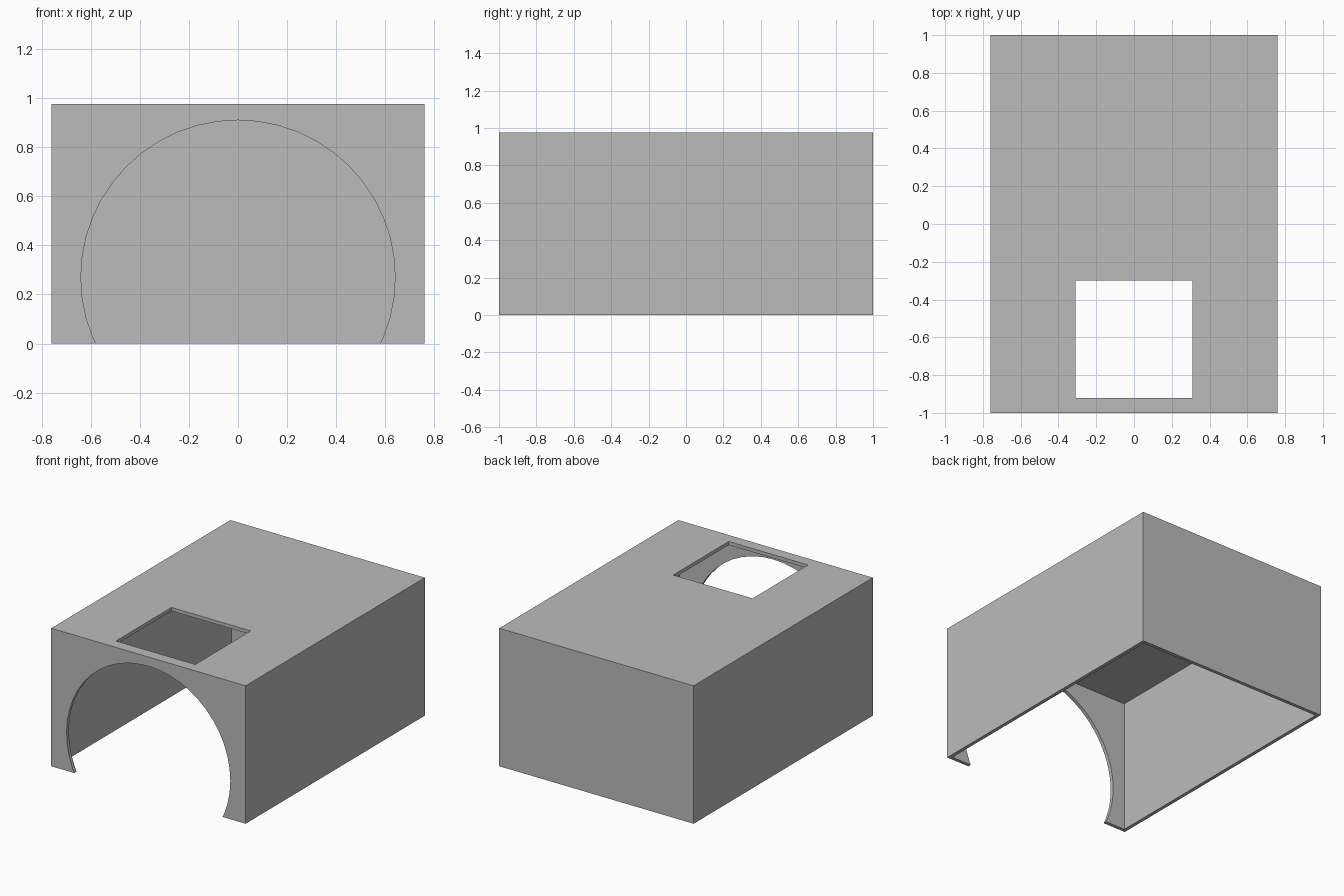
import bpy
import math

cube = bpy.data.objects.get("Cube")
if cube:
    bpy.data.objects.remove(cube, do_unlink=True)

WIDTH, LENGTH, HEIGHT, WALL = 1.52, 2.0, 0.975, 0.025

grey = bpy.data.materials.new("plain grey")
grey.use_nodes = True
colour = (0.5, 0.5, 0.5, 1)
grey.diffuse_color = colour
for node in grey.node_tree.nodes:
    if node.type == 'BSDF_PRINCIPLED':
        node.inputs["Base Color"].default_value = colour


def box(name, low, high):
    """Axis-aligned box between two corners."""
    centre = [(a + b) / 2 for a, b in zip(low, high)]
    bpy.ops.mesh.primitive_cube_add(size=1, location=centre)
    ob = bpy.context.object
    ob.name = name
    ob.scale = [b - a for a, b in zip(low, high)]
    bpy.ops.object.transform_apply(location=True, rotation=False, scale=True)
    ob.data.materials.append(grey)
    return ob


def cut(target, cutter):
    """Subtract a cutter, then remove it."""
    cutter.hide_render = True
    mod = target.modifiers.new("cut", 'BOOLEAN')
    mod.operation = 'DIFFERENCE'
    mod.solver = 'EXACT'
    mod.object = cutter
    bpy.ops.object.select_all(action='DESELECT')
    bpy.context.view_layer.objects.active = target
    target.select_set(True)
    bpy.ops.object.modifier_apply(modifier=mod.name)
    bpy.data.objects.remove(cutter, do_unlink=True)


# Thin-walled cover, open underneath
hx, hy = WIDTH / 2, LENGTH / 2
cover = box("box_cover", (-hx, -hy, 0), (hx, hy, HEIGHT))
cut(cover, box("hollow_cutter", (WALL - hx, WALL - hy, -0.5),
               (hx - WALL, hy - WALL, HEIGHT - WALL)))

# Square hatch opening in the roof near the front
cut(cover, box("hatch_cutter", (-0.31, -0.92, 0.9), (0.31, -0.3, 1.2)))

# Round doorway through the front wall
bpy.ops.mesh.primitive_cylinder_add(vertices=48, radius=0.64, depth=0.2,
                                    location=(0, -hy, 0.27),
                                    rotation=(math.pi / 2, 0, 0))
doorway = bpy.context.object
doorway.name = "doorway_cutter"
doorway.data.materials.append(grey)
cut(cover, doorway)
